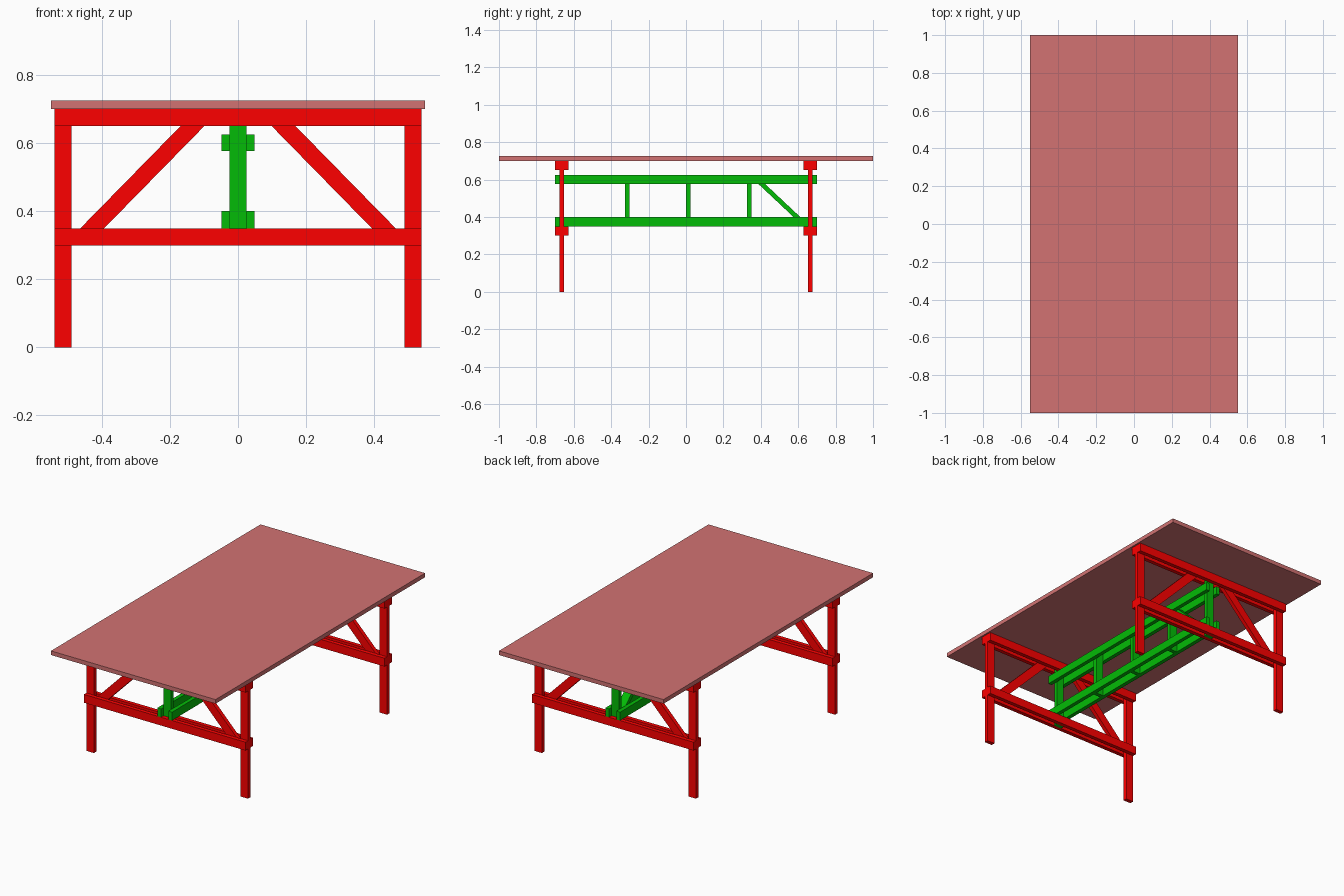
import bpy
from mathutils import Vector

if "Cube" in bpy.data.objects:
    bpy.data.objects.remove(bpy.data.objects["Cube"])

T = 0.024       # board thickness
W = 0.05        # board width
FRAME_Y = 0.664  # centre plane of each trestle frame


def material(name, rgb):
    m = bpy.data.materials.new(name)
    m.diffuse_color = (*rgb, 1)
    m.use_nodes = True
    m.node_tree.nodes["Principled BSDF"].inputs["Base Color"].default_value = m.diffuse_color
    return m


RED = material("red_paint", (1.0, 0.0, 0.0))
GREEN = material("green_paint", (0.001, 0.5, 0.002))
TOP = material("top_finish", (0.645, 0.171, 0.171))


def prism(name, profile, offset, mat):
    """Extrude a closed profile of 3D points along an offset vector."""
    n = len(profile)
    a = [Vector(p) for p in profile]
    verts = a + [p + Vector(offset) for p in a]
    faces = [list(range(n))[::-1], list(range(n, 2 * n))]
    faces += [[i, (i + 1) % n, (i + 1) % n + n, i + n] for i in range(n)]
    normal = (a[1] - a[0]).cross(a[2] - a[0])
    if normal.dot(Vector(offset)) < 0:
        faces = [f[::-1] for f in faces]
    me = bpy.data.meshes.new(name)
    me.from_pydata(verts, [], faces)
    me.materials.append(mat)
    ob = bpy.data.objects.new(name, me)
    bpy.context.collection.objects.link(ob)
    return ob


def board(name, x, y, z, mat):
    """Axis-aligned board from (min, max) ranges."""
    base = [(x[0], y[0], z[0]), (x[1], y[0], z[0]), (x[1], y[1], z[0]), (x[0], y[1], z[0])]
    return prism(name, base, (0, 0, z[1] - z[0]), mat)


def around(c, size):
    return (c - size / 2, c + size / 2)


# Table top
board("table_top", (-0.55, 0.55), (-1, 1), (0.70, 0.725), TOP)

# Two trestle frames
for end, sy in (("front", -1), ("back", 1)):
    yc = sy * FRAME_Y
    for side, sx in (("left", -1), ("right", 1)):
        # Legs and diagonal braces sit between the paired rails
        board(f"{end}_{side}_leg", around(sx * 0.515, W), around(yc, T), (0, 0.70), RED)
        y0 = yc - T / 2
        pts = [(sx * 0.488, y0, 0.325), (sx * 0.418, y0, 0.325),
               (sx * 0.075, y0, 0.675), (sx * 0.145, y0, 0.675)]
        prism(f"{end}_{side}_brace", pts, (0, T, 0), RED)
    for level, z in (("lower", 0.30), ("upper", 0.65)):
        for face, s in (("outer", sy), ("inner", -sy)):
            board(f"{end}_{level}_{face}_rail", (-0.54, 0.54), around(yc + s * T, T), (z, z + W), RED)
    # Centre post joining the frame to the stretcher
    board(f"{end}_centre_post", around(0, W), around(yc, T), (0.30, 0.70), GREEN)

# Stretcher: paired long boards
for level, z in (("lower", (0.35, 0.40)), ("upper", (0.577, 0.625))):
    for side, s in (("left", -1), ("right", 1)):
        board(f"stretcher_{level}_{side}", around(s * 0.037, T), (-0.70, 0.70), z, GREEN)

# Stretcher uprights and single diagonal
for i, y in enumerate((-0.315, 0.011, 0.337)):
    board(f"stretcher_upright_{i + 1}", around(0, W), around(y, T), (0.35, 0.625), GREEN)
prism("stretcher_diagonal",
      [(-W / 2, 0.362, 0.60), (-W / 2, 0.398, 0.60), (-W / 2, 0.632, 0.38), (-W / 2, 0.596, 0.38)],
      (W, 0, 0), GREEN)
